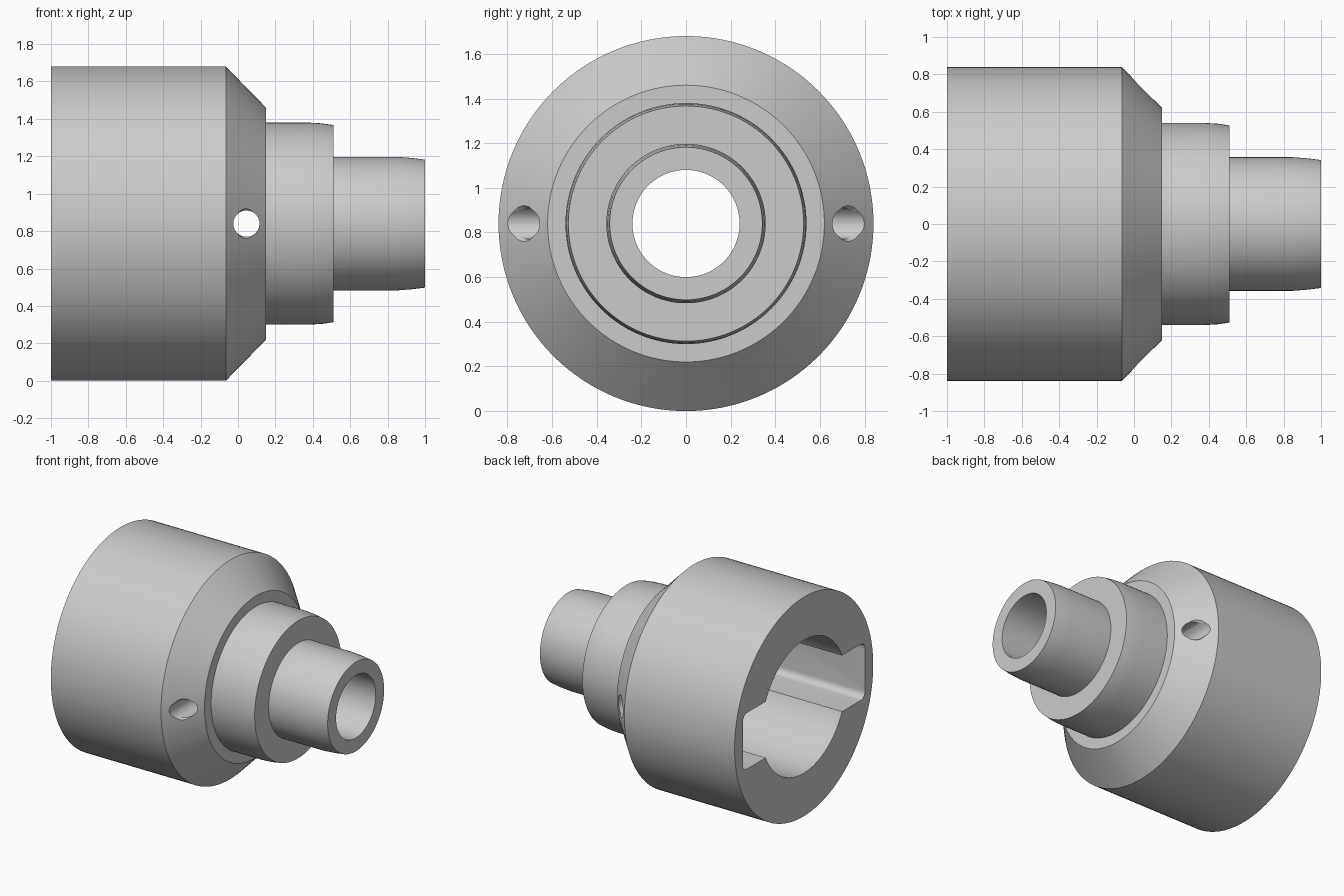
import bpy, bmesh, math
from mathutils import Matrix, Vector

AXIS_Z = 0.84
SEGMENTS = 128

if "Cube" in bpy.data.objects:
    bpy.data.objects.remove(bpy.data.objects["Cube"], do_unlink=True)

grey = bpy.data.materials.new("plain_grey")
grey.use_nodes = True
colour = (0.6, 0.6, 0.6, 1)
grey.diffuse_color = colour
grey.node_tree.nodes["Principled BSDF"].inputs["Base Color"].default_value = colour


def finish(bm, name):
    bmesh.ops.recalc_face_normals(bm, faces=bm.faces)
    mesh = bpy.data.meshes.new(name)
    bm.to_mesh(mesh)
    bm.free()
    mesh.materials.append(grey)
    obj = bpy.data.objects.new(name, mesh)
    bpy.context.collection.objects.link(obj)
    return obj


def lathe(name, profile):
    """Revolve a closed (x, radius) outline around the long axis."""
    bm = bmesh.new()
    rings = []
    for i in range(SEGMENTS):
        a = math.tau * i / SEGMENTS
        rings.append([bm.verts.new((x, r * math.cos(a), AXIS_Z + r * math.sin(a)))
                      for x, r in profile])
    n = len(profile)
    for i in range(SEGMENTS):
        here, there = rings[i], rings[(i + 1) % SEGMENTS]
        for j in range(n):
            k = (j + 1) % n
            bm.faces.new((here[j], here[k], there[k], there[j]))
    return finish(bm, name)


def slot_cutter(x0, x1, half_length, half_height, fillet):
    """Rounded rectangle across the axis, extruded along x."""
    bm = bmesh.new()
    verts = []
    for q, (sy, sz) in enumerate([(1, 1), (-1, 1), (-1, -1), (1, -1)]):
        for s in range(7):
            a = math.pi / 2 * (q + s / 6)
            verts.append(bm.verts.new((x0,
                         sy * (half_length - fillet) + fillet * math.cos(a),
                         AXIS_Z + sz * (half_height - fillet) + fillet * math.sin(a))))
    face = bm.faces.new(verts)
    new = bmesh.ops.extrude_face_region(bm, geom=[face])["geom"]
    moved = [v for v in new if isinstance(v, bmesh.types.BMVert)]
    bmesh.ops.translate(bm, verts=moved, vec=(x1 - x0, 0, 0))
    return finish(bm, "slot_cutter")


def pin_cutter(x, radius):
    bm = bmesh.new()
    place = Matrix.Translation((x, 0, AXIS_Z)) @ Matrix.Rotation(math.pi / 2, 4, "X")
    bmesh.ops.create_cone(bm, cap_ends=True, segments=48, radius1=radius,
                          radius2=radius, depth=2, matrix=place)
    return finish(bm, "pin_hole_cutter")


def dish_cutter(side):
    bm = bmesh.new()
    centre = Vector((0.085, side * 0.767, AXIS_Z))
    bmesh.ops.create_uvsphere(bm, u_segments=32, v_segments=20, radius=0.1,
                              matrix=Matrix.Translation(centre))
    return finish(bm, "dish_cutter")


# Stepped body: wide socket, bevelled shoulder, collar and hollow spigot
body = lathe("stepped_coupling", [
    (-1, 0.84), (-0.065, 0.84), (0.15, 0.62),
    (0.15, 0.54), (0.38, 0.54), (0.45, 0.536), (0.51, 0.527),
    (0.51, 0.357), (0.85, 0.357), (0.93, 0.351), (1, 0.342),
    (1, 0.24), (-0.1, 0.24), (-0.1, 0.51), (-1, 0.51)])

# Keyway across the socket, cross pin hole and its softened mouths
cutters = [slot_cutter(-1.1, -0.1005, 0.74, 0.215, 0.05), pin_cutter(0.045, 0.07),
           dish_cutter(1), dish_cutter(-1)]

bpy.context.view_layer.objects.active = body
body.select_set(True)
for cutter in cutters:
    mod = body.modifiers.new(cutter.name, "BOOLEAN")
    mod.operation = "DIFFERENCE"
    mod.solver = "EXACT"
    mod.object = cutter
    bpy.ops.object.modifier_apply(modifier=mod.name)
    bpy.data.objects.remove(cutter, do_unlink=True)

bpy.ops.object.shade_smooth_by_angle(angle=math.radians(20))
